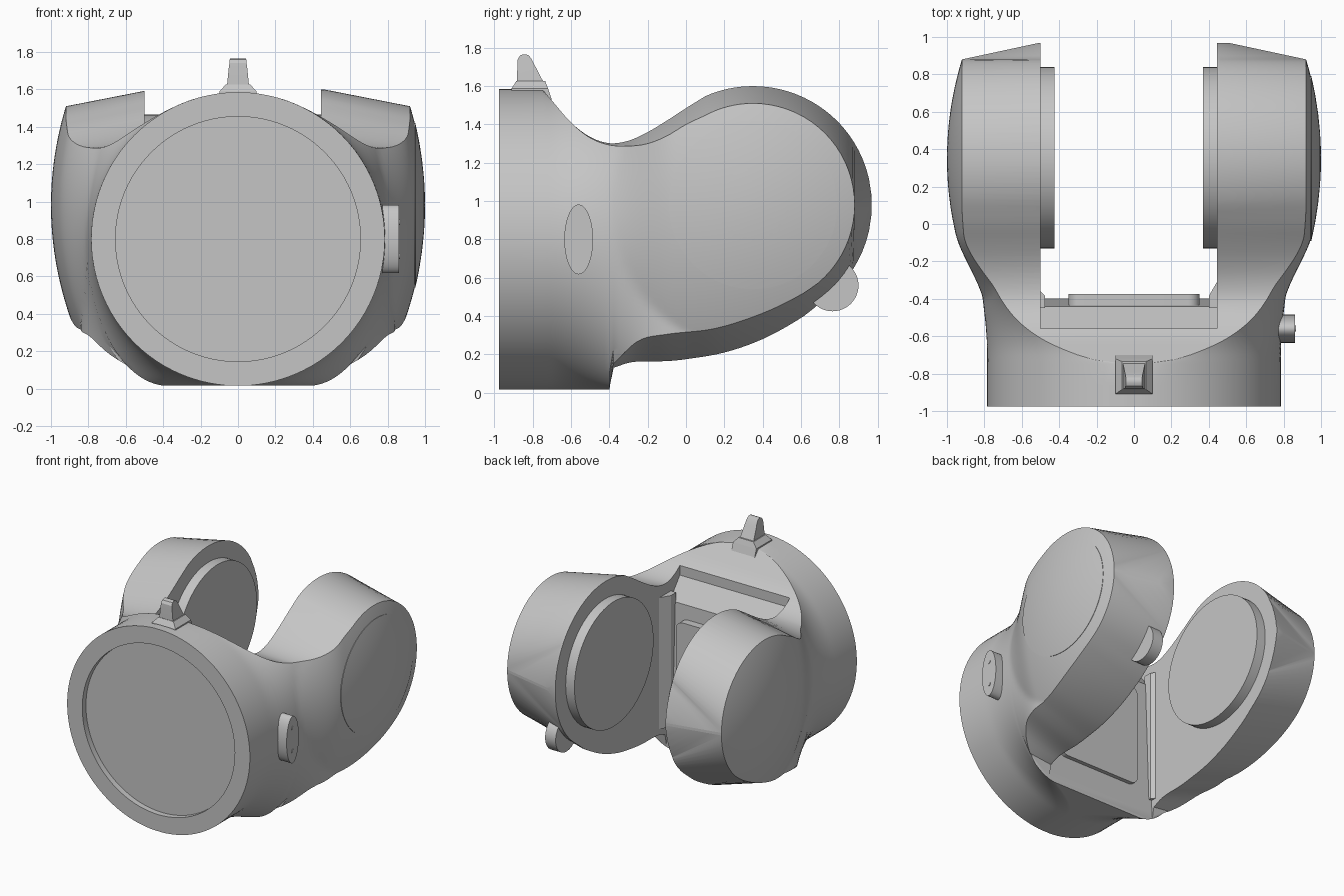
import bpy, bmesh, math

if "Cube" in bpy.data.objects:
    bpy.data.objects.remove(bpy.data.objects["Cube"])

grey = bpy.data.materials.new("plain grey")
grey.diffuse_color = (0.56, 0.56, 0.56, 1)
grey.use_nodes = True
grey.node_tree.nodes["Principled BSDF"].inputs["Base Color"].default_value = grey.diffuse_color


def finish(name, bm, smooth=True):
    bmesh.ops.recalc_face_normals(bm, faces=bm.faces)
    me = bpy.data.meshes.new(name)
    bm.to_mesh(me)
    bm.free()
    ob = bpy.data.objects.new(name, me)
    bpy.context.collection.objects.link(ob)
    me.materials.append(grey)
    if smooth:
        shade(ob)
    return ob


def shade(ob):
    bpy.ops.object.select_all(action='DESELECT')
    ob.select_set(True)
    bpy.context.view_layer.objects.active = ob
    bpy.ops.object.shade_smooth_by_angle(angle=math.radians(28))


def loft(name, rings, smooth=True):
    """Skin a list of equal-length closed rings and cap both ends."""
    bm = bmesh.new()
    vs = [[bm.verts.new(p) for p in r] for r in rings]
    n = len(rings[0])
    for a, b in zip(vs, vs[1:]):
        for i in range(n):
            bm.faces.new((a[i], a[(i + 1) % n], b[(i + 1) % n], b[i]))
    bm.faces.new(vs[0])
    bm.faces.new(vs[-1])
    return finish(name, bm, smooth)


def prism_x(name, pts, x0, x1, smooth=True):
    return loft(name, [[(x, y, z) for y, z in pts] for x in (x0, x1)], smooth)


def oval(cy, cz, ry, rz, n=64):
    return [(cy + ry * math.cos(2 * math.pi * i / n),
             cz + rz * math.sin(2 * math.pi * i / n)) for i in range(n)]


def curve(knots, y):
    """Smooth interpolation through (y, value) knots."""
    if y <= knots[0][0]:
        return knots[0][1]
    for i in range(len(knots) - 1):
        (a, p), (b, q) = knots[i], knots[i + 1]
        if y <= b:
            (a0, p0), (b1, q1) = knots[max(i - 1, 0)], knots[min(i + 2, len(knots) - 1)]
            m0, m1 = (q - p0) / (b - a0) * (b - a), (q1 - p) / (b1 - a) * (b - a)
            t = (y - a) / (b - a)
            return (p * (2 * t**3 - 3 * t**2 + 1) + m0 * (t**3 - 2 * t**2 + t)
                    + q * (3 * t**2 - 2 * t**3) + m1 * (t**3 - t**2))
    return knots[-1][1]


def cut(ob, cutter):
    m = ob.modifiers.new("cut", 'BOOLEAN')
    m.operation, m.solver, m.object = 'DIFFERENCE', 'EXACT', cutter
    bpy.context.view_layer.objects.active = ob
    bpy.ops.object.modifier_apply(modifier=m.name)
    bpy.data.objects.remove(cutter)


# Side outline of the housing: inner rim and outer chamfer edge
CY, CZ, R_IN, R_OUT = 0.35, 0.98, 0.62, 0.53
TOP = [(-.75, 1.584), (-.7, 1.525), (-.6, 1.41), (-.5, 1.335), (-.4, 1.302), (-.3, 1.315),
       (-.2, 1.36), (-.1, 1.42), (0, 1.485), (.1, 1.547)]
TOP_EDGE = [(-.75, 1.584), (-.7, 1.525), (-.6, 1.41), (-.5, 1.33), (-.4, 1.293),
            (-.3, 1.287), (-.2, 1.30), (-.1, 1.34), (0, 1.40), (.1, 1.447)]
LOW = [(-.38, .13), (-.28, .16), (-.1, .165), (0, .175), (.2, .21), (.4, .28), (.6, .39), (.7, .468)]
LOW_EDGE = [(-.38, .15), (-.25, .27), (-.1, .305), (.15, .335), (.4, .415), (.6, .512), (.7, .58)]


def arc(r, y):
    return math.sqrt(max(r * r - (y - CY) ** 2, 0.0001))


def outer_x(y, z):
    """Barrel radius blending into the domed arm face."""
    barrel = math.sqrt(max(.785 ** 2 - (z - .8) ** 2, .0008))
    rr = ((y - CY) ** 2 + (z - CZ) ** 2) / R_OUT ** 2
    arm = max(.92 + .08 * (1 - rr), .84) if y < .881 else .92 - (y - .88) * 4.67
    t = min(max((y + .7) / .65, 0), 1)
    w = t * t * (3 - 2 * t)
    return barrel * (1 - w) + arm * w


def section(y):
    zt = curve(TOP, y) if y < .1 else CZ + arc(R_IN, y)
    zt2 = curve(TOP_EDGE, y) if y < .1 else CZ + arc(R_OUT, y)
    if y < -.39:
        zb = zb2 = .016
    else:
        zb = curve(LOW, y) if y < .7 else CZ - arc(R_IN, y)
        zb2 = curve(LOW_EDGE, y) if y < .7 else CZ - arc(R_OUT, y)
    mid, half, n = (zt2 + zb2) / 2, (zt2 - zb2) / 2, 48
    side = []
    for i in range(n + 1):
        z = mid + half * math.cos(math.pi * i / n)
        side.append((outer_x(y, z), z))
    right = [(min(.46, side[0][0] * .97), zt)] + side + [(min(.46, side[-1][0] * .97), zb)]
    return [(x, y, z) for x, z in right] + [(-x, y, z) for x, z in reversed(right)]


ys = [-.975, -.86] + [-.75 + .025 * i for i in range(15)] + [-.378]
ys += [-.35 + .03 * i for i in range(23)]
ys += [CY + R_OUT * math.sin(math.radians(a)) for a in range(0, 91, 5)]
ys += [.90, .92, .94, .955, .968]
housing = loft("housing", [section(y) for y in ys], False)

# Open slot between the two arms, with a stepped front wall
slot = [(-.56, 2), (-.56, 1.30), (-.44, 1.15), (-.40, .1), (-.39, -.2), (1.2, -.2), (1.2, 2)]
cut(housing, prism_x("slot_cutter", slot, -.5, .445, False))

# Shallow round recess in the front face
cut(housing, loft("recess_cutter", [[(x, y, z) for x, z in oval(0, .8, .655, .655, 96)]
                                    for y in (-1.1, -.93)], False))
shade(housing)

# Round pads on the inner arm faces
prism_x("left_pad", oval(.355, .98, .485, .485, 96), -.52, -.425)
prism_x("right_pad", oval(.355, .98, .485, .485, 96), .37, .46)

# Corner fillets where the slot meets the arms
for name, xa, xb, yb in (("right_corner", .40, .455, -.29), ("left_corner", -.475, -.51, -.35)):
    loft(name, [[(xa, -.45, z), (xb, -.45, z), (xb, yb, z), (xa, -.385, z)]
                for z in (.20, 1.22)], False)

# Raised rounded panel on the slot wall
panel = []
for cx, cz, a0 in ((.29, .98, 0), (-.29, .98, 90), (-.29, .32, 180), (.29, .32, 270)):
    for k in range(7):
        a = math.radians(a0 + 15 * k)
        panel.append((cx + .06 * math.cos(a), cz + .06 * math.sin(a)))
loft("wall_panel", [[(x, y, z) for x, z in panel] for y in (-.45, -.375)])

# Domed cover disc on the right arm
loft("cover_disc", [[(.88, y, z) for y, z in oval(.35, .98, .44, .44, 96)]]
     + [[(1.0 - .052 * (r / .44) ** 2, y, z) for y, z in oval(.35, .98, r, r, 96)]
        for r in (.44, .40, .33, .24, .14, .04)])

# Sight post with a tapered foot
loft("sight_foot", [[(-w, a, z), (w, a, z), (w, b, z), (-w, b, z)]
                    for w, a, b, z in ((.10, -.91, -.70, 1.53), (.10, -.91, -.72, 1.588),
                                       (.065, -.885, -.735, 1.627))], False)
loft("sight_post", [[(-w, a, z), (w, a, z), (w, b, z), (-w, b, z)]
                    for w, a, b, z in ((.06, -.882, -.738, 1.61), (.05, -.88, -.79, 1.71),
                                       (.046, -.878, -.805, 1.74), (.044, -.865, -.82, 1.76),
                                       (.043, -.85, -.835, 1.766))])

# Oval button on the right flank with two small dots
prism_x("side_button", oval(-.56, .8, .075, .182), .74, .862)
for name, z in (("lower_dot", .71), ("upper_dot", .89)):
    prism_x(name, oval(-.56, z, .016, .016, 16), .86, .866)

# Small wheel under the rear of the right arm
prism_x("thumb_wheel", oval(.765, .56, .135, .135, 48), .49, .58)
